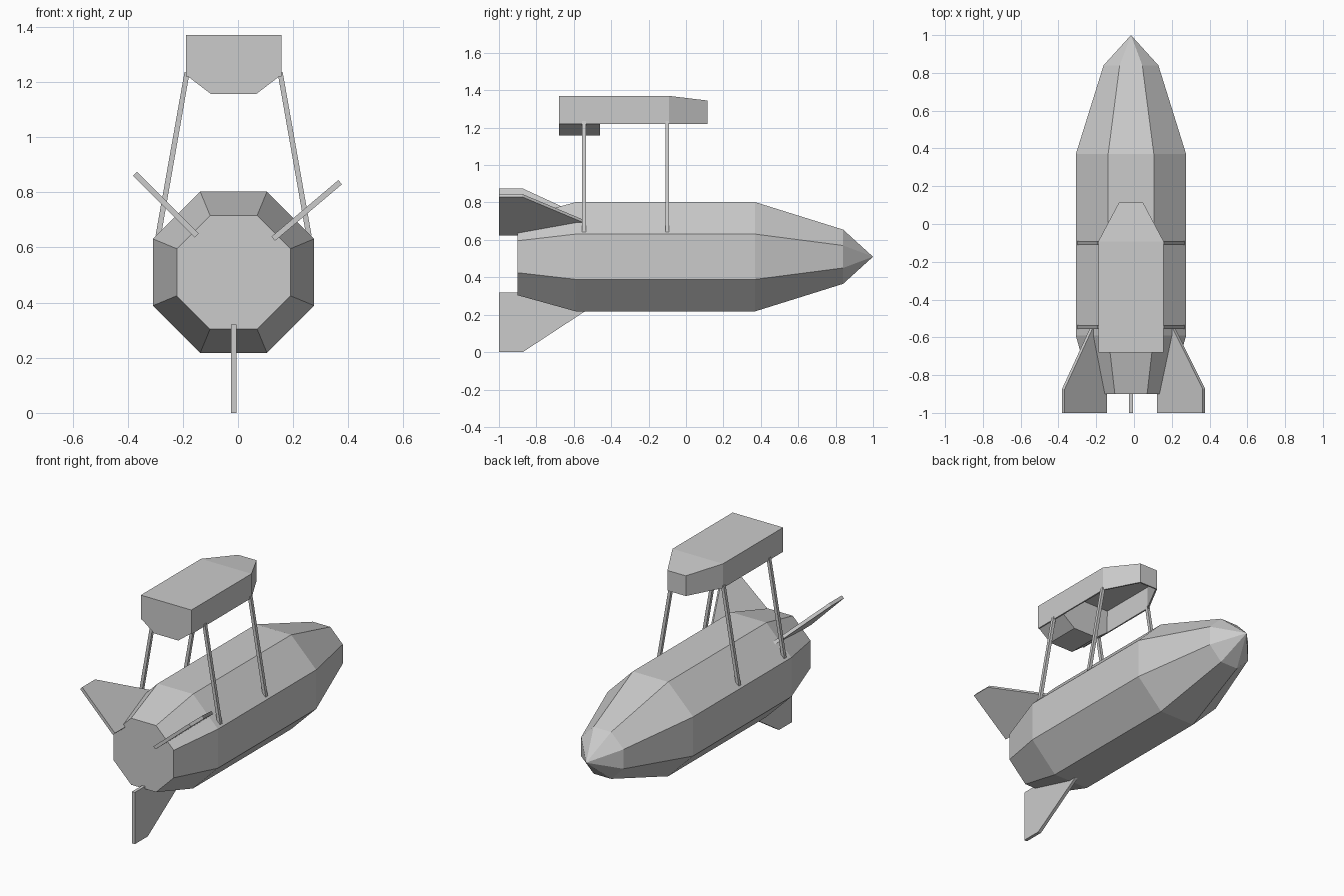
import bpy, bmesh, math
from mathutils import Vector

if "Cube" in bpy.data.objects:
    bpy.data.objects.remove(bpy.data.objects["Cube"])

CX, CZ = -0.016, 0.51   # long axis of the hull


def make(name, verts, faces):
    bm = bmesh.new()
    vs = [bm.verts.new(v) for v in verts]
    for f in faces:
        bm.faces.new([vs[i] for i in f])
    bmesh.ops.recalc_face_normals(bm, faces=bm.faces)
    me = bpy.data.meshes.new(name)
    bm.to_mesh(me)
    bm.free()
    ob = bpy.data.objects.new(name, me)
    bpy.context.collection.objects.link(ob)
    return ob


def prism(name, ring, offset):
    """Solid made by sweeping a closed ring of points along an offset."""
    n = len(ring)
    pts = [Vector(p) for p in ring]
    sides = [(i, (i + 1) % n, (i + 1) % n + n, i + n) for i in range(n)]
    return make(name, pts + [p + Vector(offset) for p in pts],
                sides + [tuple(range(n)), tuple(range(n, 2 * n))])


# Octagonal hull: (y, apothem) stations, closed tail and pointed nose
stations = [(-0.9, 0.206), (-0.59, 0.292), (0.37, 0.292), (0.84, 0.145)]
verts, faces = [], [tuple(range(8))]
for y, a in stations:
    r = a / math.cos(math.pi / 8)
    for k in range(8):
        t = math.pi / 8 + k * math.pi / 4
        verts.append((CX + r * math.cos(t), y, CZ + r * math.sin(t)))
for s in range(3):
    for k in range(8):
        a, b = s * 8 + k, s * 8 + (k + 1) % 8
        faces.append((a, b, b + 8, a + 8))
verts.append((CX, 1.0, CZ))
faces += [(24 + k, 24 + (k + 1) % 8, 32) for k in range(8)]
make("hull", verts, faces)

# Three tail fins: (y, radius) profile turned around the hull axis
profile = [(-1, 0.19), (-1, 0.51), (-0.873, 0.51), (-0.385, 0.19)]
for name, deg, scale in (("bottom_fin", 270, 1), ("right_fin", 40.2, 0.992),
                         ("left_fin", 135, 0.992)):
    d = Vector((math.cos(math.radians(deg)), 0, math.sin(math.radians(deg))))
    side = Vector((-d.z, 0, d.x)) * 0.01
    c = Vector((CX, 0, CZ))
    prism(name, [c + d * r * scale + Vector((0, y, 0)) - side for y, r in profile], side * 2)

# Upper pod: thin shell open underneath, with narrowed sloping front
plan = [(-0.173, -0.68, 1.37), (-0.173, -0.092, 1.37), (-0.063, 0.115, 1.345),
        (0.063, 0.115, 1.345), (0.173, -0.092, 1.37), (0.173, -0.68, 1.37)]
verts = [(CX + x, y, z) for x, y, z in plan] + [(CX + x, y, 1.22) for x, y, z in plan]
faces = [(i, (i + 1) % 6, (i + 1) % 6 + 6, i + 6) for i in range(6)]
pod = make("upper_pod_shell", verts, faces + [(0, 1, 4, 5), (1, 2, 3, 4)])
mod = pod.modifiers.new("thickness", "SOLIDIFY")
mod.thickness, mod.offset = 0.01, -1

# Solid rear block with chamfered belly
section = [(-0.168, 1.365), (0.168, 1.365), (0.168, 1.222), (0.083, 1.157),
           (-0.083, 1.157), (-0.168, 1.222)]
prism("upper_pod_rear_block", [(CX + x, -0.679, z) for x, z in section], (0, 0.22, 0))

# Four slanted struts joining pod and hull
for sx, side in ((-1, "left"), (1, "right")):
    for y, end in ((-0.545, "front"), (-0.1, "rear")):
        ring = [(CX + sx * x, y - 0.01, z) for x, z in
                ((0.283, 0.643), (0.262, 0.65), (0.16, 1.232), (0.178, 1.236))]
        prism(f"{side}_{end}_strut", ring, (0, 0.02, 0))
